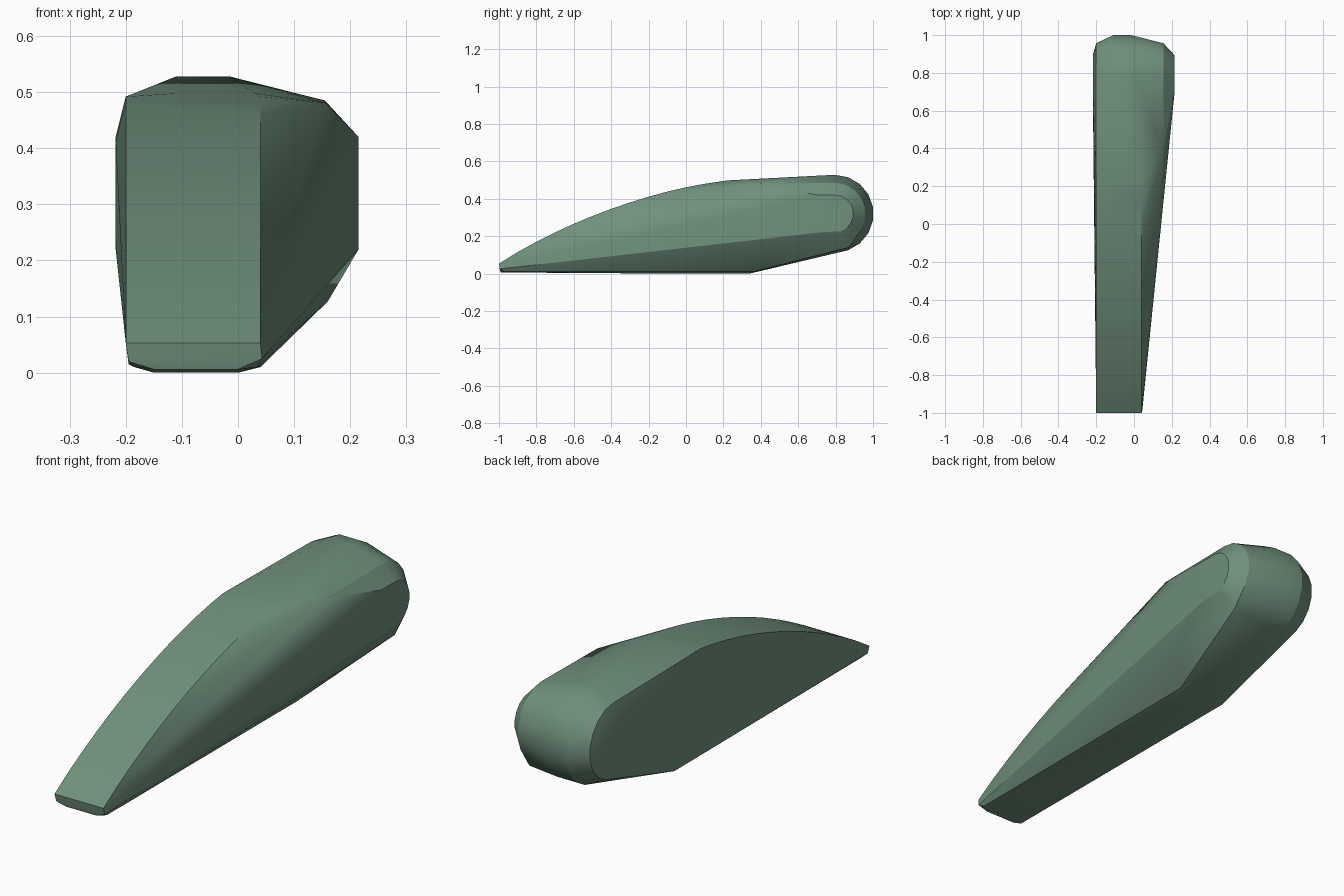
import bpy, bmesh, math

if "Cube" in bpy.data.objects:
    bpy.data.objects.remove(bpy.data.objects["Cube"])

bm = bmesh.new()

def add(x, y, z):
    bm.verts.new((x, y, z))

# Curved top of the blade, a constant section across its width
arch = [(-1, .053), (-.9, .115), (-.8, .17), (-.7, .22), (-.6, .266), (-.5, .308),
        (-.4, .346), (-.3, .38), (-.2, .411), (-.1, .438), (0, .461), (.1, .48), (.18, .492)]
for y, z in arch:
    add(-.2, y, z)
    add(.04, y, z)
add(-.11, .22, .498)
add(.03, .22, .498)

# Rounded blunt tip and flat underside
for x, y, z in [(-.195, -.995, .02), (.043, -.995, .025), (-.15, -.99, .006), (0, -.99, .006),
                (-.185, -.97, .01), (.035, -.97, .01)]:
    add(x, y, z)
for x, z in [(-.195, .015), (-.15, 0), (0, 0), (.04, .01)]:
    add(x, .36 if z else .34, z)
add(-.15, -.1, 0)
add(0, -.1, 0)

# Rounded head: arcs of different radius across the width
def head_arc(x, radius, low):
    for a in range(90, low - 1, -20):
        t = math.radians(a)
        add(x, .795 + radius * math.cos(t), .32 + radius * math.sin(t))

for x, radius in [(-.218, .1), (-.2, .165), (-.11, .208), (-.015, .208), (.155, .165), (.215, .1)]:
    head_arc(x, radius, -70)

# Shoulder and lower edge on the wide side, inner end of both cheeks
for x, y, z in [(.155, .4, .481), (.16, .87, .14), (.16, .5, .127), (.215, .7, .42),
                (.215, .72, .22), (-.218, .7, .41), (-.218, .75, .22)]:
    add(x, y, z)

result = bmesh.ops.convex_hull(bm, input=bm.verts)
loose = [v for v in bm.verts if not v.link_faces]
bmesh.ops.delete(bm, geom=loose, context='VERTS')
bmesh.ops.recalc_face_normals(bm, faces=bm.faces)

mesh = bpy.data.meshes.new("tapered_blade")
bm.to_mesh(mesh)
bm.free()
blade = bpy.data.objects.new("tapered_blade", mesh)
bpy.context.collection.objects.link(blade)

mat = bpy.data.materials.new("muted_green")
mat.diffuse_color = (.16, .28, .2, 1)
mat.use_nodes = True
mat.node_tree.nodes["Principled BSDF"].inputs["Base Color"].default_value = mat.diffuse_color
mesh.materials.append(mat)

bpy.context.view_layer.objects.active = blade
blade.select_set(True)
bpy.ops.object.shade_smooth_by_angle(angle=math.radians(25))
